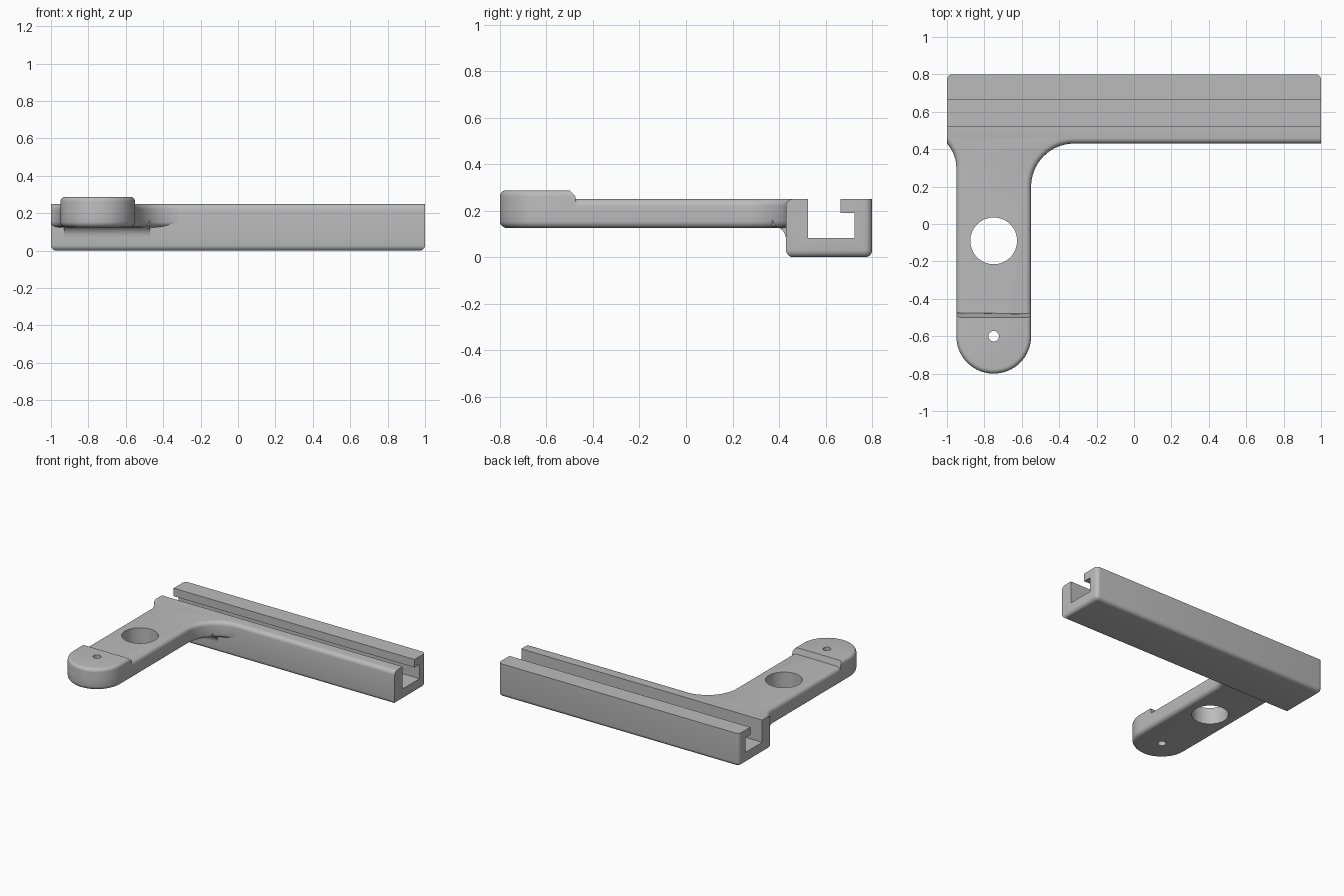
import bpy, bmesh, math

if "Cube" in bpy.data.objects:
    bpy.data.objects.remove(bpy.data.objects["Cube"])

grey = bpy.data.materials.new("plain grey")
grey.use_nodes = True
colour = (0.5, 0.5, 0.5, 1)
grey.diffuse_color = colour
grey.node_tree.nodes["Principled BSDF"].inputs["Base Color"].default_value = colour


def arc(cx, cy, r, start, end, n=20):
    angles = [math.radians(start + (end - start) * i / n) for i in range(n + 1)]
    return [(cx + r * math.cos(a), cy + r * math.sin(a)) for a in angles]


def prism(name, outline, low, high, along="z", rule=None, width=0.03):
    """Extrude an outline (xy along z, or yz along x) and round the edges chosen by rule."""
    bm = bmesh.new()
    place = (lambda p, h: (*p, h)) if along == "z" else (lambda p, h: (h, *p))
    base = [bm.verts.new(place(p, low)) for p in outline]
    top = [bm.verts.new(place(p, high)) for p in outline]
    bm.faces.new(base)
    bm.faces.new(top)
    for i in range(len(base)):
        j = (i + 1) % len(base)
        bm.faces.new((base[i], base[j], top[j], top[i]))
    bmesh.ops.recalc_face_normals(bm, faces=bm.faces)
    if rule:
        edges = [e for e in bm.edges if rule(e.verts[0].co, e.verts[1].co)]
        bmesh.ops.bevel(bm, geom=edges, offset=width, segments=5, profile=0.5,
                        affect="EDGES", clamp_overlap=True)
    bmesh.ops.recalc_face_normals(bm, faces=bm.faces)
    mesh = bpy.data.meshes.new(name)
    bm.to_mesh(mesh)
    bm.free()
    mesh.materials.append(grey)
    obj = bpy.data.objects.new(name, mesh)
    bpy.context.collection.objects.link(obj)
    return obj


def finish(obj, cutters=()):
    """Cut the holes, then shade."""
    bpy.ops.object.select_all(action="DESELECT")
    obj.select_set(True)
    bpy.context.view_layer.objects.active = obj
    for cutter in cutters:
        mod = obj.modifiers.new("hole", "BOOLEAN")
        mod.operation = "DIFFERENCE"
        mod.solver = "EXACT"
        mod.object = cutter
        bpy.ops.object.modifier_apply(modifier=mod.name)
    bpy.ops.object.shade_smooth_by_angle(angle=math.radians(30))


FRONT, BACK, TOP = 0.43, 0.8, 0.25
ARM_X, ARM_R, ARM_BOTTOM, PAD_Y = -0.75, 0.2, 0.125, -0.6
near = lambda a, b: abs(a - b) < 1e-4


# Slotted rail: bottom rim, back corners and front top edge are rounded
def rail_edges(a, b):
    bottom = near(a.z, 0) and near(b.z, 0)
    corner = near(a.y, BACK) and near(b.y, BACK) and near(a.x, b.x)
    front_top = all(near(v.y, FRONT) and near(v.z, TOP) for v in (a, b))
    return bottom or corner or front_top


rail = prism("slotted_rail",
             [(FRONT, 0), (BACK, 0), (BACK, TOP), (0.665, TOP), (0.665, 0.19),
              (0.725, 0.19), (0.725, 0.083), (0.525, 0.083), (0.525, TOP), (FRONT, TOP)],
             -1, 1, "x", rail_edges)

# Arm with flared root
arm_outline = (arc(ARM_X, PAD_Y, ARM_R, 180, 360, 32)
               + arc(-0.32, 0.2, 0.23, 180, 90)
               + [(-0.32, 0.515), (-1, 0.515)]
               + arc(-1.144, 0.3, 0.194, 42, 0, 10))


def arm_edges(a, b):
    return near(a.z, b.z) and (a.y < FRONT + 0.001 and b.y < FRONT + 0.001)


arm = prism("arm", arm_outline, ARM_BOTTOM, TOP, rule=arm_edges)

# Raised round pad on the arm end, with a sloped step
STEP_Y = -0.465


def pad_edges(a, b):
    return near(a.z, b.z) and a.z > TOP and not (near(a.y, STEP_Y) and near(b.y, STEP_Y))


pad_outline = (arc(ARM_X, PAD_Y, ARM_R, 180, 360, 32)
               + [(ARM_X + ARM_R, STEP_Y), (ARM_X - ARM_R, STEP_Y)])
pad = prism("end_pad", pad_outline, 0.17, 0.287, rule=pad_edges, width=0.025)
for v in pad.data.vertices:
    if near(v.co.y, STEP_Y) and v.co.z > TOP:
        v.co.y -= 0.035 * (v.co.z - TOP) / 0.037

# Concave fillet under the arm root
fillet = prism("root_fillet",
               arc(0.37, 0.075, 0.06, 90, 0, 8) + [(0.47, 0.075), (0.47, 0.16), (0.37, 0.16)],
               -0.93, -0.47, "x")

# Finger hole and screw hole
cutters = []
for name, y, r in (("large_hole_cutter", -0.09, 0.125), ("small_hole_cutter", PAD_Y, 0.028)):
    cutter = prism(name, arc(ARM_X, y, r, 0, 354.375, 63), 0, 0.5)
    cutter.hide_render = True
    cutters.append(cutter)

finish(rail)
finish(arm, cutters)
finish(pad, cutters[1:])
finish(fillet)
for cutter in cutters:
    bpy.data.objects.remove(cutter)
